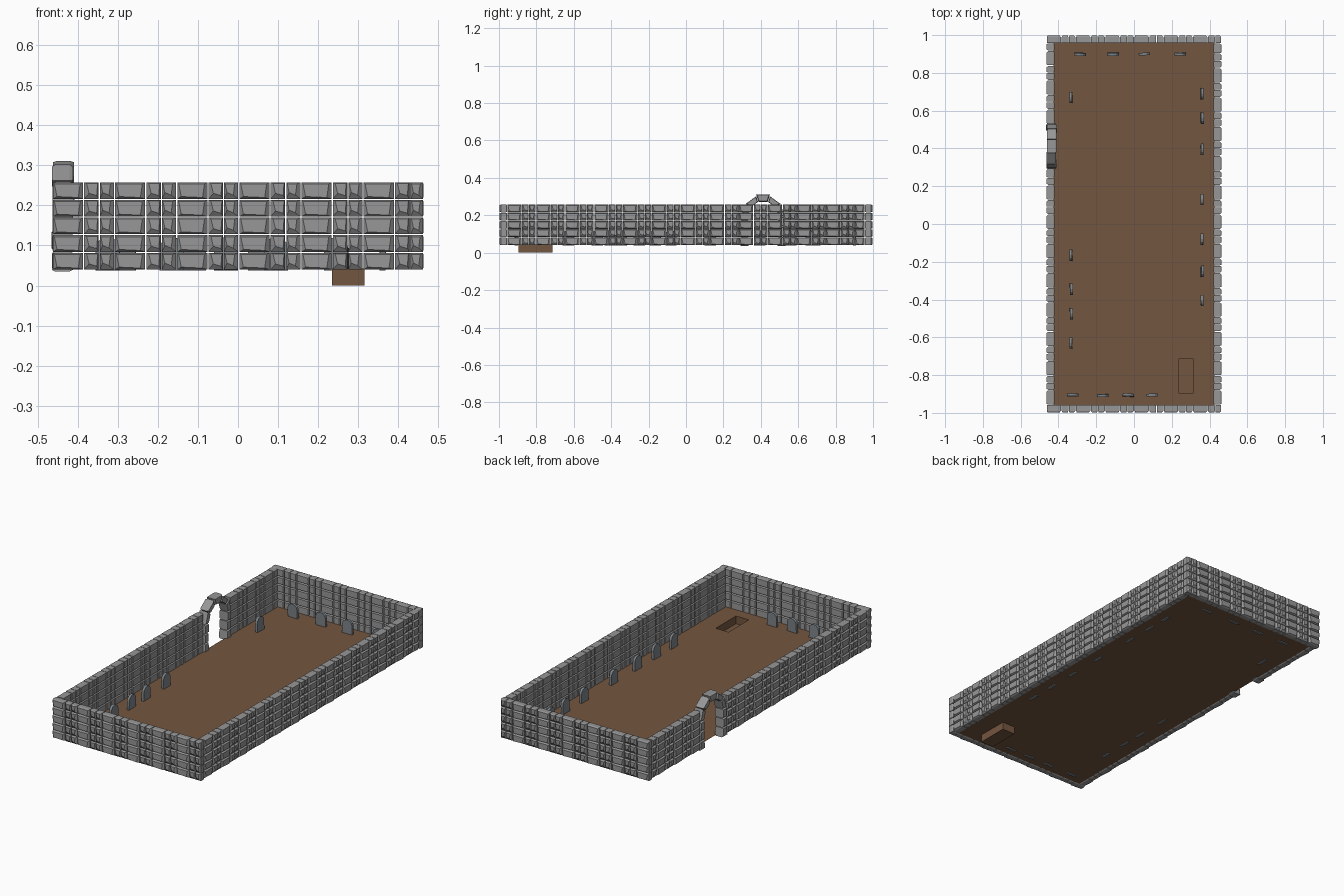
import bpy, bmesh, math, random
from mathutils import Vector, Matrix

if "Cube" in bpy.data.objects:
    bpy.data.objects.remove(bpy.data.objects["Cube"])

random.seed(4)


def material(name, rgb):
    m = bpy.data.materials.new(name)
    m.diffuse_color = (*rgb, 1)
    m.use_nodes = True
    m.node_tree.nodes["Principled BSDF"].inputs["Base Color"].default_value = m.diffuse_color
    return m


stone = material("wall grey", (0.31, 0.31, 0.31))
slate = material("headstone blue grey", (0.21, 0.235, 0.255))
earth = material("earth brown", (0.175, 0.092, 0.050))


def finish(bm, name, mat, recalc=True):
    if recalc:
        bmesh.ops.recalc_face_normals(bm, faces=bm.faces)
    me = bpy.data.meshes.new(name)
    bm.to_mesh(me)
    bm.free()
    me.materials.append(mat)
    ob = bpy.data.objects.new(name, me)
    bpy.context.collection.objects.link(ob)
    return ob


def loft(bm, rings):
    """Closed solid through a list of equal-length point rings."""
    vs = [[bm.verts.new(p) for p in r] for r in rings]
    n = len(vs[0])
    for a, b in zip(vs, vs[1:]):
        for i in range(n):
            bm.faces.new((a[i], a[(i + 1) % n], b[(i + 1) % n], b[i]))
    bm.faces.new(vs[0])
    bm.faces.new(vs[-1])


# Insets (left, right, bottom, top) of the chiselled face of the three brick types
CHISEL = [((.006, .012, .006, .004), .008),
          ((.010, .005, .014, .003), .004),
          ((.004, .013, .016, .004), .006)]
WIDTHS = (.078, .039, .038)
DEPTH, PITCH, Z0 = .041, .044, .040


def brick(bm, to_world, u0, u1, z0, z1, kind):
    (l, r, b, t), skew = CHISEL[kind]
    w = u1 - u0
    l, r = min(l, w * .3), min(r, w * .35)
    e = .003

    def ring(d, i):
        return [to_world(u, d, z) for u, z in i]
    full = [(u0, z0), (u1, z0), (u1, z1), (u0, z1)]
    inner = [(u0 + e, z0 + e), (u1 - e, z0 + e), (u1 - e, z1 - e), (u0 + e, z1 - e)]
    face = [(u0 + l + skew * .5, z0 + b), (u1 - r, z0 + b * .6),
            (u1 - r + skew * .6, z1 - t), (u0 + l * .6, z1 - t)]
    loft(bm, [ring(0, face), ring(.009, full), ring(DEPTH - .005, full), ring(DEPTH, inner)])


def wall(name, start, direction, inward, length):
    """Courses of repeating long-short-short bricks; d runs from outer to inner face."""
    bm = bmesh.new()
    s, a, n = Vector(start), Vector(direction), Vector(inward)

    def to_world(u, d, z):
        p = s + a * u + n * d
        return (p.x, p.y, z)
    u, k = 0, 0
    while u < length - .012:
        end = min(u + WIDTHS[k % 3], length)
        if length - end < .015:
            end = length
        for c in range(5):
            z = Z0 + c * PITCH
            brick(bm, to_world, u + .0015, end - .0015, z, z + PITCH - .0025, k % 3)
        u, k = end, k + 1
    return finish(bm, name, stone)


X, Y, IN = .463, .998, .957
GATE_Y = .412
wall("front_wall", (-X, -Y), (1, 0), (0, 1), 2 * X)
wall("back_wall", (-X, Y), (1, 0), (0, -1), 2 * X)
wall("right_wall", (X, -IN), (0, 1), (-1, 0), 2 * IN)
wall("left_wall_near", (-X, -IN), (0, 1), (1, 0), GATE_Y - .117 + IN)
wall("left_wall_far", (-X, GATE_Y + .117), (0, 1), (1, 0), IN - GATE_Y - .117)

# Gate arch: stacked posts and wedge-shaped arch stones
bm = bmesh.new()
cx, cz, ro, ri = -.437, .193, .115, .083


def block(quad, dx):
    """Extrude a (y, z) quad along x with slightly narrowed faces."""
    c = Vector((sum(p[0] for p in quad) / 4, sum(p[1] for p in quad) / 4))
    small = [tuple(c + (Vector(p) - c) * .84) for p in quad]
    loft(bm, [[(cx + d + dx, y, z) for y, z in q] for d, q in
              ((-.026, small), (-.018, quad), (.018, quad), (.026, small))])


for side in (-1, 1):
    for i in range(3):
        z0, z1 = .035 + i * .053, .035 + (i + 1) * .053 - .003
        lean = .006 * (i == 0)
        block([(GATE_Y + side * (ri - lean), z0), (GATE_Y + side * (ro + lean), z0),
               (GATE_Y + side * ro, z1), (GATE_Y + side * ri, z1)], random.uniform(-.002, .003))
N = 5
for i in range(N):
    a0, a1 = math.pi * i / N + .012, math.pi * (i + 1) / N - .012
    o = ro + (.008 if i == N // 2 else 0)
    block([(GATE_Y + r * math.cos(a), cz + r * math.sin(a))
           for r, a in ((ri, a0), (o, a0), (o, a1), (ri, a1))], random.uniform(-.002, .003))
finish(bm, "gate_arch", stone)

# Ground: 3 x 3 patches with the middle one sunk to form the open grave
bm = bmesh.new()
xs, ys, gz = (-.425, .235, .315, .425), (-.96, -.895, -.715, .96), .043
g = [[bm.verts.new((x, y, gz)) for y in ys] for x in xs]
for i in range(3):
    for j in range(3):
        if (i, j) != (1, 1):
            bm.faces.new((g[i][j], g[i + 1][j], g[i + 1][j + 1], g[i][j + 1]))
rim = [g[1][1], g[2][1], g[2][2], g[1][2]]
low = [bm.verts.new((v.co.x, v.co.y, 0)) for v in rim]
for i in range(4):
    k = (i + 1) % 4
    bm.faces.new((rim[k], rim[i], low[i], low[k]))
bm.faces.new(low)
bm.normal_update()
finish(bm, "ground_with_grave", earth, recalc=False)


# Headstones: round-topped slabs in rows along each wall
def headstone(x, y, turn):
    bm = bmesh.new()
    w, h, t = .030, .050, .007
    outline = [(-w, -.005), (w, -.005)] + [
        (w * math.cos(math.pi * i / 6), h + .028 * math.sin(math.pi * i / 6)) for i in range(7)]
    loft(bm, [[(px, d, pz) for px, pz in outline] for d in (-t, t)])
    ob = finish(bm, "headstone", slate)
    ob.matrix_world = (Matrix.Translation((x, y, gz)) @ Matrix.Rotation(turn, 4, 'Z')
                       @ Matrix.Rotation(random.uniform(-.05, .05), 4, 'X'))


def tilt():
    return random.uniform(-.07, .07)


for y in (.67, -.165, -.345, -.475, -.63):
    headstone(-.333, y, math.pi / 2 + tilt() * .3)
for y in (.69, .56, .395, .13, -.08, -.25, -.405):
    headstone(.36, y, math.pi / 2 + tilt() * .3)
for x in (-.285, -.11, .055, .245):
    headstone(x, .9, tilt())
for x in (-.325, -.165, -.03, .095):
    headstone(x, -.907, tilt())
